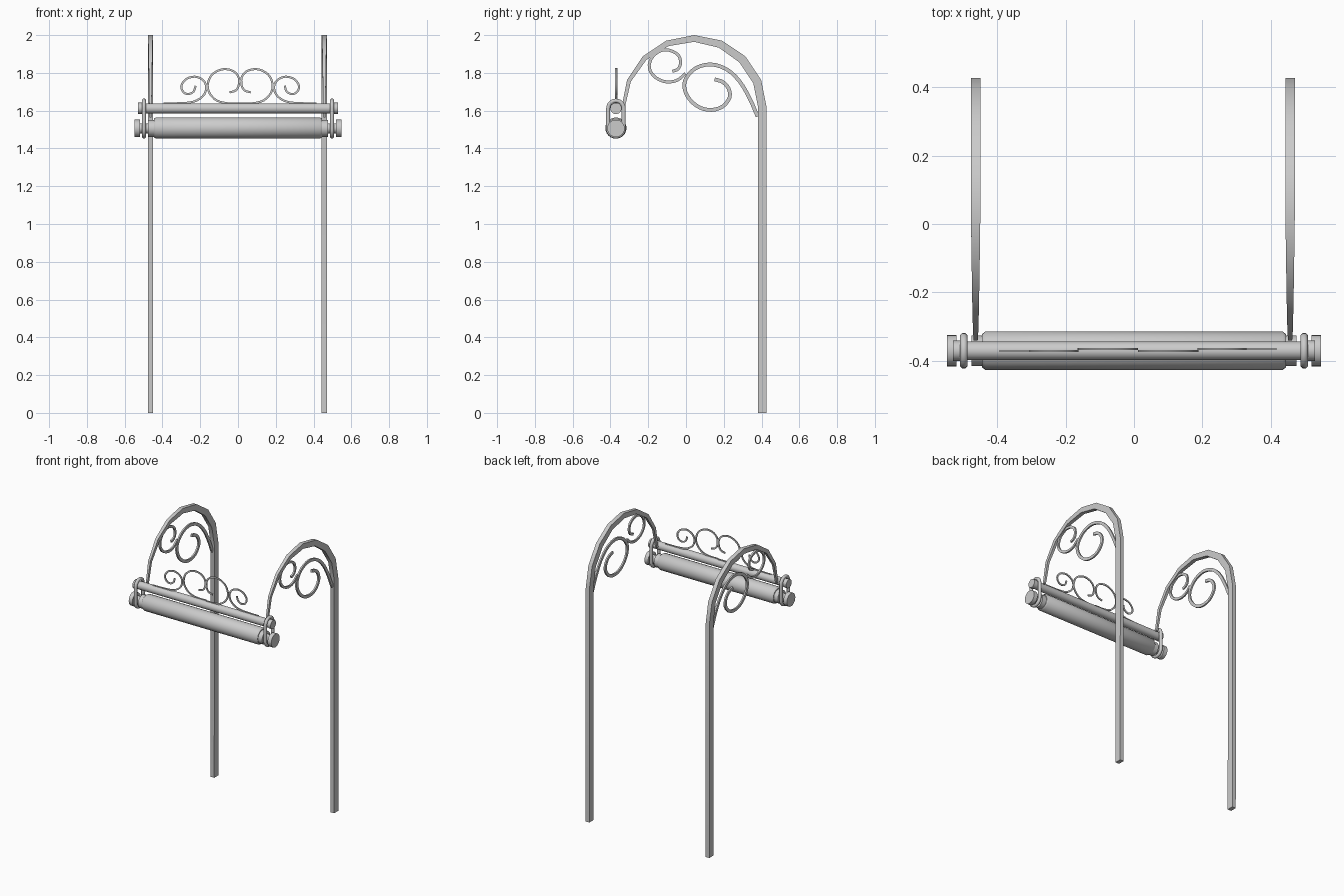
import bpy
from math import sin, cos, pi, radians
from mathutils import Vector

if "Cube" in bpy.data.objects:
    bpy.data.objects.remove(bpy.data.objects["Cube"])

ROLL_Y = -0.371


def make(name, verts, faces, angle=35):
    me = bpy.data.meshes.new(name)
    me.from_pydata(verts, [], faces)
    me.validate()
    ob = bpy.data.objects.new(name, me)
    bpy.context.collection.objects.link(ob)
    bpy.ops.object.select_all(action='DESELECT')
    ob.select_set(True)
    bpy.context.view_layer.objects.active = ob
    bpy.ops.object.mode_set(mode='EDIT')
    bpy.ops.mesh.select_all(action='SELECT')
    bpy.ops.mesh.normals_make_consistent(inside=False)
    bpy.ops.object.mode_set(mode='OBJECT')
    bpy.ops.object.shade_smooth_by_angle(angle=radians(angle))
    return ob


def spline(pts, steps=3):
    """Catmull-Rom points through a short list of 2D points."""
    p = [Vector(q) for q in pts]
    p = [2 * p[0] - p[1]] + p + [2 * p[-1] - p[-2]]
    out = []
    for i in range(1, len(p) - 2):
        a, b, c, d = p[i - 1:i + 3]
        for s in range(steps):
            t = s / steps
            out.append(0.5 * (2 * b + (c - a) * t + (2 * a - 5 * b + 4 * c - d) * t * t
                              + (3 * b - a - 3 * c + d) * t ** 3))
    return out + [p[-2]]


def ribbon(name, path, widths, depths, place):
    """Sweep a rectangular bar along a planar path; place(u, v, d) gives 3D."""
    verts, faces = [], []
    n = len(path)
    for i, p in enumerate(path):
        t = (path[min(i + 1, n - 1)] - path[max(i - 1, 0)]).normalized()
        nrm = Vector((-t.y, t.x)) * widths[i] / 2
        h = depths[i] / 2
        for sw, sd in ((1, 1), (1, -1), (-1, -1), (-1, 1)):
            q = p + nrm * sw
            verts.append(place(q.x, q.y, sd * h))
    for i in range(n - 1):
        for k in range(4):
            a, b = i * 4 + k, i * 4 + (k + 1) % 4
            faces.append((a, b, b + 4, a + 4))
    faces += [(3, 2, 1, 0), tuple(range(4 * n - 4, 4 * n))]
    return make(name, verts, faces)


def lathe(name, profile, z, seg=24):
    """Turn (x, radius) points around a horizontal axis along x."""
    verts, faces = [], []
    for x, r in profile:
        for k in range(seg):
            a = 2 * pi * k / seg
            verts.append((x, ROLL_Y + r * cos(a), z + r * sin(a)))
    n = len(profile)
    for i in range(n - 1):
        for k in range(seg):
            a, b = i * seg + k, i * seg + (k + 1) % seg
            faces.append((a, b, b + seg, a + seg))
    faces += [tuple(range(seg)), tuple(range((n - 1) * seg, n * seg))]
    return make(name, verts, faces)


# curved posts: straight leg, then a tapering half-circle arch
leg_arch, widths, depths = [Vector((0.404, 0))], [0.045], [0.028]
for i in range(9):
    t = i / 8
    w = 0.045 - 0.028 * max(0, t - 0.25) / 0.75
    r = 0.384 - w / 2
    leg_arch.append(Vector((0.043 + r * cos(pi * t), 1.616 + r * sin(pi * t))))
    widths.append(w)
    depths.append(0.028 - 0.016 * max(0, t - 0.5) / 0.5)

# scrolls inside each arch (y, z)
big_side = [(.379, 1.569), (.337, 1.665), (.284, 1.755), (.215, 1.819), (.13, 1.845),
            (.05, 1.824), (0, 1.771), (-.008, 1.718), (.019, 1.66), (.072, 1.617),
            (.135, 1.604), (.194, 1.622), (.231, 1.67), (.225, 1.718), (.194, 1.752),
            (.151, 1.766)]
small_side = [(-.003, 1.797), (-.045, 1.762), (-.103, 1.752), (-.162, 1.776),
              (-.194, 1.824), (-.183, 1.877), (-.14, 1.915), (-.088, 1.92),
              (-.04, 1.893), (-.029, 1.85), (-.043, 1.82), (-.072, 1.808)]
for side, cx in (("left", -0.4635), ("right", 0.457)):
    def place(u, v, d, cx=cx):
        return (cx + d, u, v)
    ribbon(side + "_curved_post", leg_arch, widths, depths, place)
    for nm, pts, w in (("large", big_side, 0.02), ("small", small_side, 0.016)):
        path = spline(pts)
        ribbon(f"{side}_{nm}_arch_scroll", path, [w] * len(path), [0.011] * len(path), place)

# scrollwork on the top rail, mirrored (distance from middle, z)
small_top = [(.405, 1.638), (.288, 1.641), (.23, 1.654), (.19, 1.686), (.18, 1.729),
             (.198, 1.763), (.241, 1.78), (.288, 1.766), (.312, 1.729), (.299, 1.697),
             (.272, 1.688), (.246, 1.702), (.236, 1.732)]
big_top = [(0, 1.639), (.066, 1.639), (.124, 1.654), (.161, 1.691), (.172, 1.734),
           (.156, 1.782), (.119, 1.811), (.077, 1.82), (.034, 1.808), (.008, 1.776),
           (.008, 1.734), (.024, 1.707), (.056, 1.697)]
for side, s in (("left", -1), ("right", 1)):
    for nm, pts, off in (("small", small_top, s * 0.003), ("large", big_top, -s * 0.003)):
        def place(u, v, d, s=s, off=off):
            return (0.0115 + s * u, -0.369 + off + d, v)
        path = spline(pts)
        ribbon(f"{side}_{nm}_rail_scroll", path, [0.011] * len(path), [0.006] * len(path), place)

# top rail and main roller with axle, collars and end caps
lathe("top_rail", [(-.53, .027), (.53, .027)], 1.612)
half = [(.445, .049), (.435, .056)]
lathe("roller", [(-x, r) for x, r in half] + half[::-1], 1.508)
lathe("axle", [(-.53, .027), (.53, .027)], 1.506)
for side, s in (("left", -1), ("right", 1)):
    lathe(side + "_collar", [(s * .44, .045), (s * .476, .045)], 1.506)
    lathe(side + "_end_cap", [(s * .519, .046), (s * .547, .046)], 1.506)
    lathe(side + "_rail_knob", [(s * .509, .03), (s * .53, .03)], 1.612)

# stadium-shaped loops tying rail and roller together
outline = []
for cz, start in ((1.612, 0), (1.504, pi)):
    for i in range(13):
        a = start + pi * i / 12
        outline.append((cz, a))
R, TUBE, SEG = 0.041, 0.0115, 8
for side, s in (("left", -1), ("right", 1)):
    verts, faces = [], []
    for cz, a in outline:
        for k in range(SEG):
            b = 2 * pi * (k + 0.5) / SEG
            r = R + TUBE * cos(b)
            verts.append((s * 0.498 + TUBE * sin(b), ROLL_Y + r * cos(a), cz + r * sin(a)))
    n = len(outline)
    for i in range(n):
        j = (i + 1) % n
        for k in range(SEG):
            l = (k + 1) % SEG
            faces.append((i * SEG + k, i * SEG + l, j * SEG + l, j * SEG + k))
    make(side + "_hanging_loop", verts, faces, 50)
